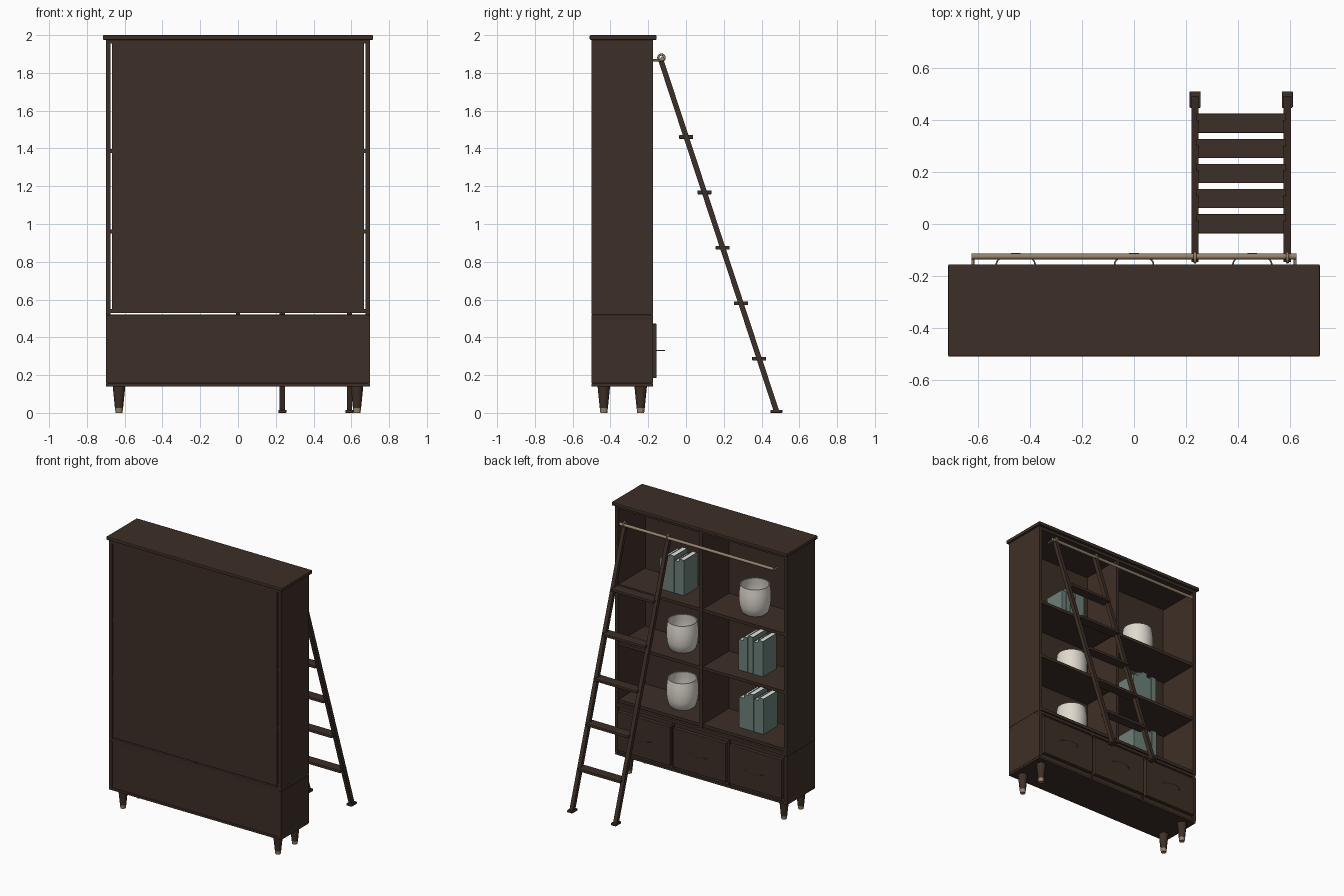
import bpy, bmesh, math
from mathutils import Vector

old = bpy.data.objects.get("Cube")
if old:
    bpy.data.objects.remove(old, do_unlink=True)


def material(name, rgb):
    m = bpy.data.materials.new(name)
    m.use_nodes = True
    m.diffuse_color = (*rgb, 1)
    bsdf = next(n for n in m.node_tree.nodes if n.type == 'BSDF_PRINCIPLED')
    bsdf.inputs["Base Color"].default_value = (*rgb, 1)
    bsdf.inputs["Roughness"].default_value = 0.6
    return m


WOOD = material("dark walnut", (0.048, 0.029, 0.020))
BRASS = material("aged brass", (0.30, 0.23, 0.15))
CREAM = material("cream ceramic", (0.74, 0.69, 0.62))
TEAL = material("grey teal cover", (0.15, 0.22, 0.195))
PAPER = material("white paper", (0.80, 0.79, 0.76))


def finish(name, bm, mat, smooth=False):
    me = bpy.data.meshes.new(name)
    bm.to_mesh(me)
    bm.free()
    ob = bpy.data.objects.new(name, me)
    bpy.context.collection.objects.link(ob)
    me.materials.append(mat)
    if smooth:
        bpy.context.view_layer.objects.active = ob
        bpy.ops.object.select_all(action='DESELECT')
        ob.select_set(True)
        bpy.ops.object.shade_smooth_by_angle(angle=math.radians(40))
    return ob


def box(name, xs, ys, zs, mat=WOOD, bevel=0.0):
    """Box from its x, y and z ranges."""
    bm = bmesh.new()
    bmesh.ops.create_cube(bm, size=1)
    for v in bm.verts:
        v.co = [a + (b - a) * (c + 0.5) for (a, b), c in zip((xs, ys, zs), v.co)]
    ob = finish(name, bm, mat)
    if bevel:
        mod = ob.modifiers.new("edge", 'BEVEL')
        mod.width, mod.segments = bevel, 2
    return ob


def lathe(name, profile, place, mat, sides=32):
    """Spin a radius/height profile round a vertical axis."""
    bm = bmesh.new()
    verts = [bm.verts.new((r, 0, z)) for r, z in profile]
    edges = [bm.edges.new(p) for p in zip(verts, verts[1:])]
    bmesh.ops.spin(bm, geom=verts + edges, cent=(0, 0, 0), axis=(0, 0, 1),
                   angle=math.tau, steps=sides)
    bmesh.ops.remove_doubles(bm, verts=bm.verts, dist=1e-5)
    bmesh.ops.recalc_face_normals(bm, faces=bm.faces)
    ob = finish(name, bm, mat, True)
    ob.location = place
    return ob


def tube(name, points, radius, mat, cyclic=False):
    cu = bpy.data.curves.new(name, 'CURVE')
    cu.dimensions = '3D'
    cu.bevel_depth, cu.bevel_resolution, cu.use_fill_caps = radius, 3, True
    sp = cu.splines.new('POLY')
    sp.points.add(len(points) - 1)
    for p, co in zip(sp.points, points):
        p.co = (*co, 1)
    sp.use_cyclic_u = cyclic
    cu.materials.append(mat)
    ob = bpy.data.objects.new(name, cu)
    bpy.context.collection.objects.link(ob)
    return ob


BACK, FACE = -0.50, -0.175     # closed side and open side of the carcass
DEPTH = (BACK, FACE)

# Upper bookcase
box("top_board", (-0.715, 0.715), (-0.51, -0.155), (1.975, 2.0), bevel=0.005)
box("upper_back_panel", (-0.668, 0.668), (BACK, -0.485), (0.53, 1.965))
box("upper_ceiling", (-0.676, 0.676), DEPTH, (1.955, 1.975))
box("center_divider", (-0.011, 0.011), (-0.49, FACE), (0.52, 1.96))
for i, z in enumerate((0.528, 0.95, 1.375)):
    box(f"shelf_{i + 1}", (-0.676, 0.676), (-0.497, FACE - 0.004), (z, z + 0.022))

# Lower drawer cabinet
box("cabinet_top_slab", (-0.70, 0.70), DEPTH, (0.497, 0.52), bevel=0.003)
box("cabinet_body", (-0.676, 0.676), (-0.493, FACE - 0.008), (0.155, 0.497))
box("cabinet_base", (-0.70, 0.70), DEPTH, (0.14, 0.157), bevel=0.003)

for s, side in ((1, "left"), (-1, "right")):
    xs = sorted((s * 0.674, s * 0.70))
    box(f"{side}_upper_side", xs, DEPTH, (0.52, 1.975))
    box(f"{side}_lower_side", xs, DEPTH, (0.157, 0.497))
    # Tapered legs with brass tips
    for y, end in ((-0.435, "front"), (-0.24, "back")):
        lathe(f"{side}_{end}_leg", [(0, 0.025), (0.0215, 0.025), (0.033, 0.14), (0, 0.14)],
              (s * 0.63, y, 0), WOOD, 24)
        lathe(f"{side}_{end}_leg_tip", [(0, 0), (0.0185, 0), (0.0215, 0.026), (0, 0.026)],
              (s * 0.63, y, 0), BRASS, 24)

# Drawer dividers, fronts and bow handles
for s in (-1, 1):
    box("drawer_divider", (s * 0.227 - 0.006, s * 0.227 + 0.006), (-0.2, FACE), (0.157, 0.497))
for i in (-1, 0, 1):
    x = i * 0.455
    box(f"drawer_front_{i + 2}", (x - 0.215, x + 0.215), (FACE - 0.01, -0.155),
        (0.185, 0.472), bevel=0.003)
    bow = [(x - 0.075 * math.cos(math.pi * k / 16),
            -0.157 + 0.043 * math.sin(math.pi * k / 16), 0.33) for k in range(17)]
    tube(f"drawer_handle_{i + 2}", bow, 0.003, BRASS)

# Ladder rail with its wall posts
RAIL_Y, RAIL_Z = -0.125, 1.875
tube("ladder_rail", [(-0.625, RAIL_Y, RAIL_Z), (0.625, RAIL_Y, RAIL_Z)], 0.011, BRASS)
for x in (-0.62, 0.62):
    tube("rail_post", [(x, FACE - 0.002, 1.867), (x, RAIL_Y, 1.867)], 0.006, BRASS)

# Leaning ladder
top, foot = Vector((0, -0.132, 1.865)), Vector((0, 0.478, 0.012))
lean = math.atan2(foot.y - top.y, top.z - foot.z)
for x, side in ((0.235, "right"), (0.59, "left")):
    stile = box(f"ladder_{side}_stile", (-0.014, 0.014), (-0.014, 0.014),
                (-(top - foot).length / 2, (top - foot).length / 2))
    stile.rotation_euler.x = lean
    stile.location = (top + foot) / 2 + Vector((x, 0, 0))
    box(f"ladder_{side}_foot", (x - 0.021, x + 0.021), (0.447, 0.51), (0, 0.016), bevel=0.003)
    ring = [(x, RAIL_Y - 0.005 + 0.017 * math.cos(math.tau * k / 20),
             RAIL_Z + 0.005 + 0.017 * math.sin(math.tau * k / 20)) for k in range(20)]
    tube(f"ladder_{side}_hook", ring, 0.006, BRASS, True)
for i in range(5):
    z = 0.287 + i * 0.2935
    y = foot.y - (z - foot.z) * math.tan(lean)
    box(f"ladder_rung_{i + 1}", (0.24, 0.585), (y - 0.037, y + 0.037),
        (z - 0.01, z + 0.01), bevel=0.003)

# Open ceramic pots
POT = [(0, 0), (0.080, 0), (0.092, 0.012), (0.104, 0.06), (0.108, 0.11), (0.105, 0.16),
       (0.099, 0.205), (0.092, 0.205), (0.098, 0.16), (0.100, 0.11), (0.090, 0.03), (0, 0.02)]
for name, x, z in (("upper_pot", -0.32, 1.397), ("middle_pot", 0.27, 0.972),
                   ("lower_pot", 0.27, 0.55)):
    lathe(name, POT, (x, -0.345, z), CREAM, 40)


def book(name, x, z, w, h, depth):
    """Cover of two boards and a spine round a page block."""
    y0, y1, t = -0.28 - depth, -0.28, 0.003
    box(name + "_spine", (x, x + w), (y1 - t, y1), (z, z + h), TEAL)
    box(name + "_cover_a", (x, x + t), (y0, y1 - t), (z, z + h), TEAL)
    box(name + "_cover_b", (x + w - t, x + w), (y0, y1 - t), (z, z + h), TEAL)
    box(name + "_pages", (x + t, x + w - t), (y0 + 0.004, y1 - t),
        (z + 0.004, z + h - 0.004), PAPER)


# Rows of books
SIZES = ((0.040, 0.26), (0.036, 0.24), (0.042, 0.27), (0.034, 0.255), (0.038, 0.225))
for row, x0, z in (("upper", 0.212, 1.397), ("middle", -0.43, 0.972), ("lower", -0.435, 0.55)):
    x = x0
    for i, (w, h) in enumerate(SIZES):
        book(f"{row}_book_{i + 1}", x, z, w, h, 0.16 - 0.006 * (i % 2))
        x += w + 0.002
